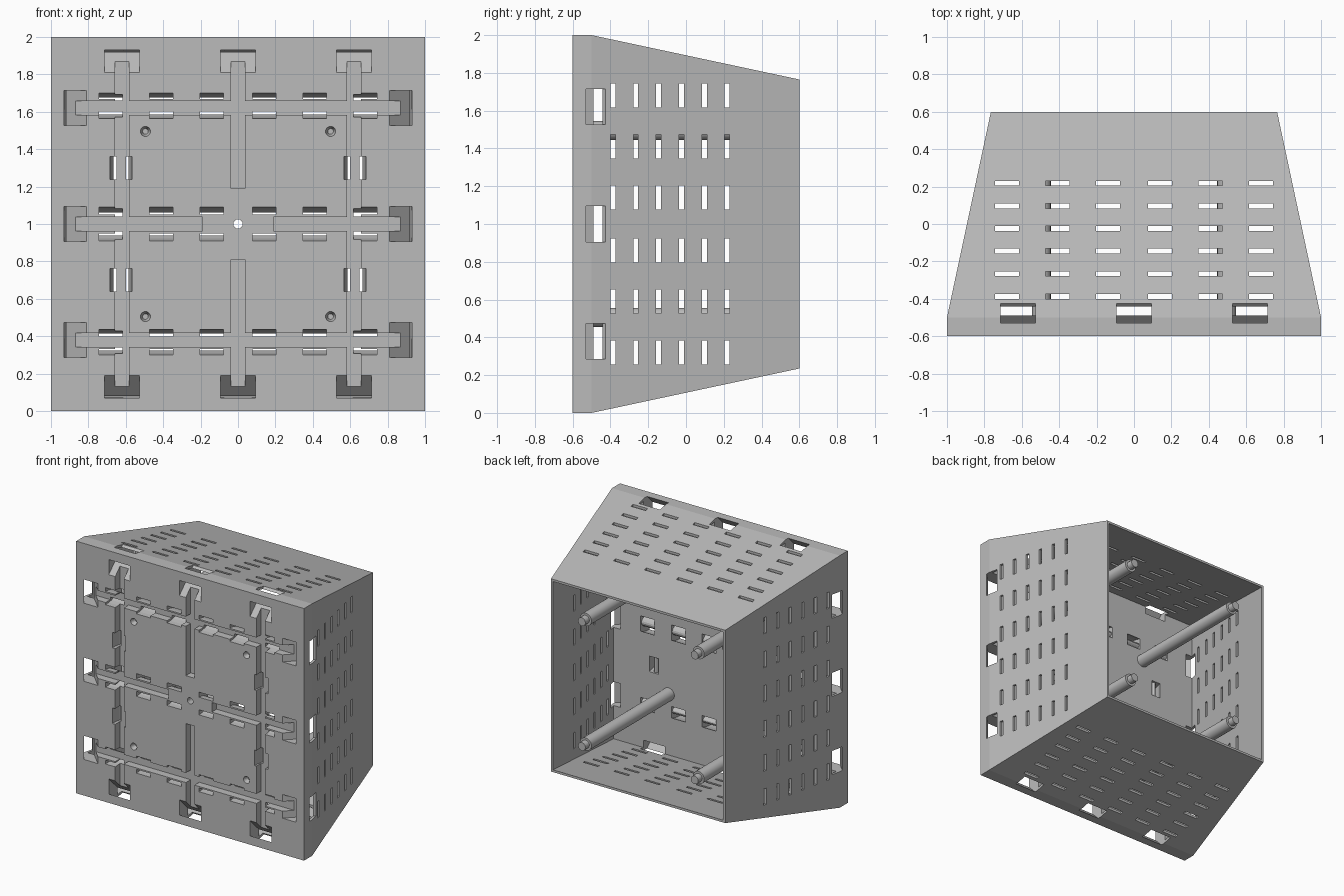
import bpy, bmesh, math
from mathutils import Matrix

if "Cube" in bpy.data.objects:
    bpy.data.objects.remove(bpy.data.objects["Cube"])

grey = bpy.data.materials.new("plain_grey")
grey.use_nodes = True
GREY = (0.5, 0.5, 0.5, 1)
grey.diffuse_color = GREY
grey.node_tree.nodes["Principled BSDF"].inputs["Base Color"].default_value = GREY

FRONT, PLATE_BACK, REAR = -0.6, -0.49, 0.6
ROWS = (-0.62, 0, 0.62)
SLOTS = [s * (0.14 + 0.27 * i) for s in (-1, 1) for i in range(3)]


def turn(k):
    """Quarter turns about the front-to-back axis through the centre."""
    return Matrix.Translation((0, 0, 1)) @ Matrix.Rotation(k * math.pi / 2, 4, 'Y')


def prism(bm, points, v0, v1, matrix):
    """Extrude a (radial, depth) outline sideways from v0 to v1."""
    ends = [[bm.verts.new(matrix @ Matrix.Translation((v, y, u)).translation)
             for u, y in points] for v in (v0, v1)]
    bm.faces.new(ends[0])
    bm.faces.new(ends[1][::-1])
    for i in range(len(points)):
        j = (i + 1) % len(points)
        bm.faces.new((ends[0][j], ends[0][i], ends[1][i], ends[1][j]))


def box(bm, u0, u1, y0, y1, v0, v1, matrix):
    prism(bm, [(u0, y0), (u1, y0), (u1, y1), (u0, y1)], v0, v1, matrix)


def cylinder(bm, x, z, y0, y1, r0, r1, sides=24):
    place = Matrix.Translation((x, (y0 + y1) / 2, z)) @ Matrix.Rotation(-math.pi / 2, 4, 'X')
    bmesh.ops.create_cone(bm, cap_ends=True, segments=sides, radius1=r0, radius2=r1,
                          depth=y1 - y0, matrix=place)


def finish(bm, name):
    bmesh.ops.recalc_face_normals(bm, faces=bm.faces)
    mesh = bpy.data.meshes.new(name)
    bm.to_mesh(mesh)
    bm.free()
    obj = bpy.data.objects.new(name, mesh)
    bpy.context.collection.objects.link(obj)
    mesh.materials.append(grey)
    return obj


def activate(obj):
    bpy.ops.object.select_all(action='DESELECT')
    obj.select_set(True)
    bpy.context.view_layer.objects.active = obj


def carve(target, bm):
    cutter = finish(bm, "cutter")
    cutter.hide_render = True
    mod = target.modifiers.new("carve", 'BOOLEAN')
    mod.operation, mod.solver, mod.object = 'DIFFERENCE', 'EXACT', cutter
    activate(target)
    bpy.ops.object.modifier_apply(modifier=mod.name)
    bpy.data.objects.remove(cutter)


# Tapered housing, open at the rear, with a thick front plate
bm = bmesh.new()
rings = []
for half, y in ((1, FRONT), (1, -0.5), (0.765, REAR), (0.747, REAR), (0.978, PLATE_BACK)):
    rings.append([bm.verts.new((sx * half, y, 1 + sz * half))
                  for sx, sz in ((-1, -1), (1, -1), (1, 1), (-1, 1))])
for a, b in zip(rings, rings[1:]):
    for i in range(4):
        j = (i + 1) % 4
        bm.faces.new((a[i], a[j], b[j], b[i]))
bm.faces.new(rings[0])
bm.faces.new(rings[-1])
housing = finish(bm, "housing")

# Diagonal strap tunnels from the front face out through each wall
bm = bmesh.new()
for k in range(4):
    for c in ROWS:
        prism(bm, [(0.71, -0.7), (0.83, -0.7), (1.23, -0.3), (1.11, -0.3)],
              c - 0.094, c + 0.094, turn(k))
carve(housing, bm)

# Strap grooves: vertical, then horizontal, leaving the centre solid
for k in (0, 1):
    bm = bmesh.new()
    for c in ROWS:
        spans = ((-0.88, -0.19), (0.19, 0.88)) if c == 0 else ((-0.88, 0.88),)
        for u0, u1 in spans:
            box(bm, u0, u1, -0.7, -0.54, c - 0.038, c + 0.038, turn(k))
    carve(housing, bm)

# Vent slots through the side walls, then the top and bottom walls
for k in (0, 1):
    bm = bmesh.new()
    for i in range(6):
        y = -0.387 + 0.121 * i
        for c in SLOTS:
            box(bm, -1.2, 1.2, y - 0.013, y + 0.013, c - 0.064, c + 0.064, turn(k))
    carve(housing, bm)


def loop(bm, u, scale, v, matrix):
    """Curved tie passage that dips behind a groove."""
    angles = [math.radians(-15 + 15 * i) for i in range(15)]
    arc = lambda ru, ry, seq: [(u + scale * ru * math.cos(a), FRONT + ry * math.sin(a))
                               for a in seq]
    prism(bm, arc(0.09, 0.15, angles) + arc(0.05, 0.1, angles[::-1]),
          v - 0.062, v + 0.062, matrix)


# Tie passages behind the horizontal grooves, then the vertical ones
bm = bmesh.new()
for row in (-1, 0, 1):
    for c in SLOTS:
        loop(bm, row * 0.632, 0.75 if row else 1, c, turn(0))
carve(housing, bm)
bm = bmesh.new()
for side in (-1, 1):
    for c in (-0.3, 0.3):
        loop(bm, side * 0.625, 0.65, c, turn(1))
carve(housing, bm)

# Centre hole and four countersunk screw dimples
bm = bmesh.new()
cylinder(bm, 0, 1, -0.7, -0.3, 0.025, 0.025)
corners = [(x, 1 + z) for x in (-0.495, 0.495) for z in (-0.495, 0.495)]
for x, z in corners:
    cylinder(bm, x, z, -0.62, -0.56, 0.033, 0.015)
carve(housing, bm)

# Four mounting posts with stepped tips
for x, z in corners:
    bm = bmesh.new()
    cylinder(bm, x, z, -0.5, 0.55, 0.05, 0.05)
    cylinder(bm, x, z, 0.54, 0.6, 0.033, 0.033, 12)
    post = finish(bm, "mounting_post")
    activate(post)
    bpy.ops.object.shade_smooth_by_angle(angle=math.radians(40))
